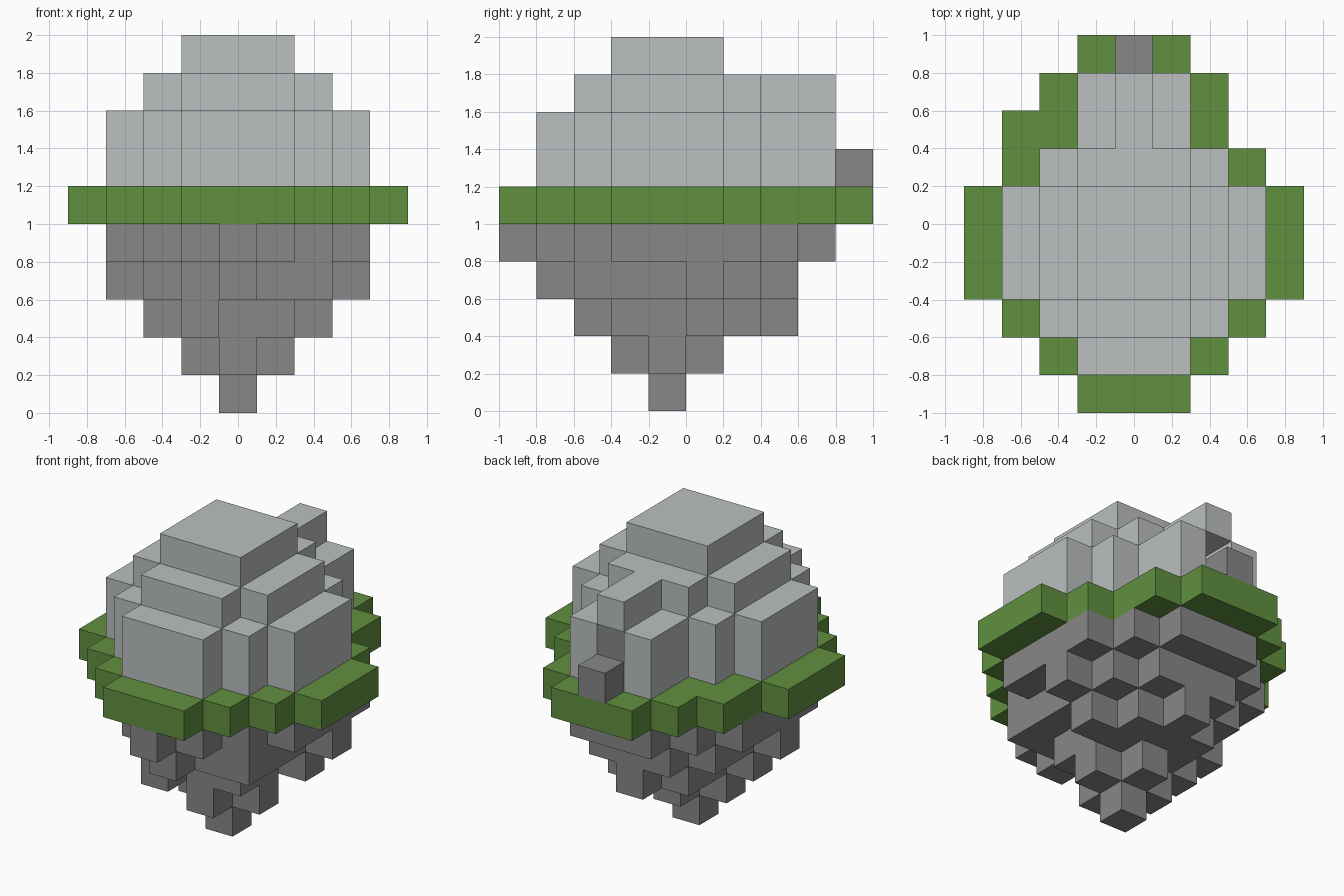
import bpy
import bmesh
from mathutils import Vector

CELL = 0.2
DIRECTIONS = [Vector(d) for d in ((1, 0, 0), (0, 1, 0), (0, 0, 1))]

default_cube = bpy.data.objects.get("Cube")
if default_cube:
    bpy.data.objects.remove(default_cube, do_unlink=True)


def make_material(name, red, green, blue):
    material = bpy.data.materials.new(name)
    material.use_nodes = True
    colour = (red, green, blue, 1.0)
    material.diffuse_color = colour
    material.node_tree.nodes["Principled BSDF"].inputs["Base Color"].default_value = colour
    return material


def layer(level, first_row, spans):
    """Cells of one layer; a span is a half width or a (left, right) pair per row."""
    cells = set()
    for offset, span in enumerate(spans):
        left, right = span if isinstance(span, tuple) else (-span, span)
        for column in range(left, right + 1):
            cells.add((column, first_row + offset, level))
    return cells


def build_blocks(name, cells, material):
    """Make a closed mesh from the exposed sides of a set of cubic cells."""
    bm = bmesh.new()
    for cell in cells:
        centre = Vector(cell)
        for axis in range(3):
            for sign in (-1, 1):
                normal = DIRECTIONS[axis] * sign
                if tuple(int(v) for v in centre + normal) in cells:
                    continue
                u = DIRECTIONS[(axis + 1) % 3] / 2
                v = DIRECTIONS[(axis + 2) % 3] / 2 * sign
                middle = centre + normal / 2
                corners = (middle - u - v, middle + u - v, middle + u + v, middle - u + v)
                # Cell rows count from the front, levels from the ground
                bm.faces.new([bm.verts.new((c.x * CELL, (c.y + 0.5) * CELL - 1,
                                            (c.z + 0.5) * CELL)) for c in corners])
    bmesh.ops.remove_doubles(bm, verts=bm.verts, dist=0.001)
    mesh = bpy.data.meshes.new(name)
    bm.to_mesh(mesh)
    bm.free()
    mesh.materials.append(material)
    obj = bpy.data.objects.new(name, mesh)
    bpy.context.collection.objects.link(obj)
    return obj


snow = make_material("pale grey", 0.50, 0.525, 0.525)
stone = make_material("stone grey", 0.245, 0.245, 0.245)
grass = make_material("grass green", 0.12, 0.28, 0.052)

# Grass rim, with one extra cell at the back right
build_blocks("grass_rim", layer(5, 0, [1, 2, 3, 4, 4, 4, 3, (-3, 2), 2, 1]), grass)

# Stepped dome with a porch and an open doorway at the back
dome_plan = [1, 2, 3, 3, 3, 2, 1, 1]
dome = layer(6, 1, dome_plan) | layer(7, 1, dome_plan)
dome |= layer(8, 2, [1, 2, 2, 2, 1, 0, 0])
dome |= layer(9, 3, [1, 1, 1])
dome -= {(0, row, level) for row in (7, 8) for level in (6, 7)}
build_blocks("dome", dome, snow)

# Doorstep block
build_blocks("doorstep", {(0, 9, 6)}, stone)

# Hanging rock, tapering down to a single cell
rock = layer(4, 0, [0, 1, 2, 3, 3, 3, 3, 2, 1])
rock |= layer(3, 1, [0, (-1, 2), 2, (-3, 2), (-2, 3), 2, 1])
rock |= layer(2, 2, [(-1, -1), 1, (-2, 1), (-1, 2), 1, 0])
rock |= layer(1, 3, [0, 1, 0])
rock |= layer(0, 4, [0])
build_blocks("hanging_rock", rock, stone)
